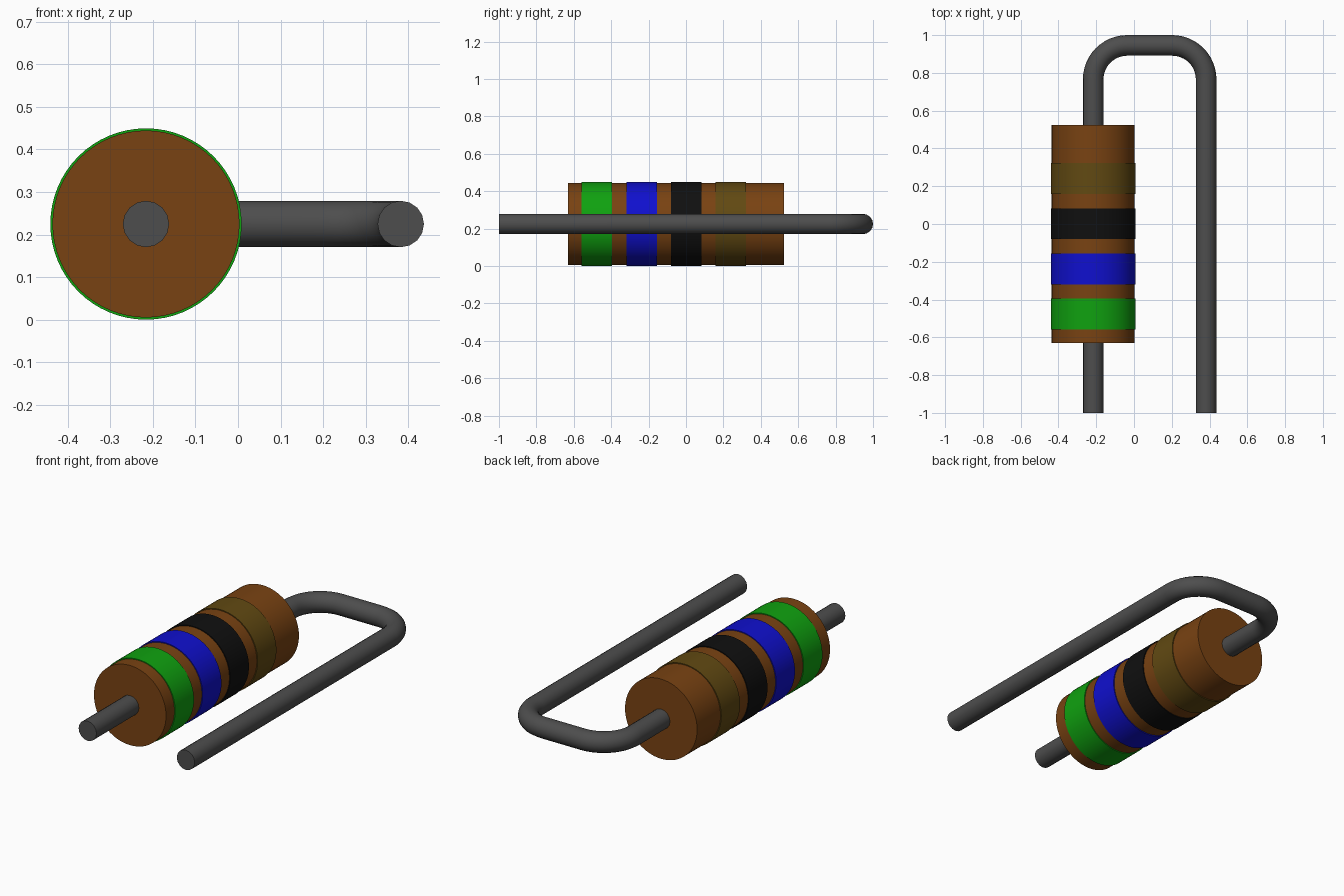
import bpy, math

if "Cube" in bpy.data.objects:
    bpy.data.objects.remove(bpy.data.objects["Cube"])

AXIS_X, AXIS_Z = -0.216, 0.225   # centre line of the body
LEAD_X = 0.382                   # centre line of the returning lead
LEAD_R = 0.0545
BODY_R, BAND_R = 0.2195, 0.2245


def material(name, rgb):
    m = bpy.data.materials.new(name)
    m.diffuse_color = (*rgb, 1)
    m.use_nodes = True
    m.node_tree.nodes["Principled BSDF"].inputs["Base Color"].default_value = m.diffuse_color
    return m


def finish(ob, name, mat):
    ob.name = name
    ob.data.materials.clear()
    ob.data.materials.append(mat)
    bpy.ops.object.select_all(action='DESELECT')
    ob.select_set(True)
    bpy.context.view_layer.objects.active = ob
    bpy.ops.object.shade_smooth_by_angle(angle=math.radians(40))


def lathe(name, profile, mat, closed, n=64):
    """Spin (radius, y) points around the body axis."""
    verts = [(AXIS_X + r * math.cos(2 * math.pi * i / n), y,
              AXIS_Z + r * math.sin(2 * math.pi * i / n))
             for r, y in profile for i in range(n)]
    k = len(profile)
    faces = []
    for j in range(k if closed else k - 1):
        a, b = j * n, (j + 1) % k * n
        faces += [(a + i, b + i, b + (i + 1) % n, a + (i + 1) % n) for i in range(n)]
    if not closed:
        faces += [tuple(range(n)), tuple(range((k - 1) * n, k * n))[::-1]]
    me = bpy.data.meshes.new(name)
    me.from_pydata(verts, [], faces)
    ob = bpy.data.objects.new(name, me)
    bpy.context.collection.objects.link(ob)
    finish(ob, name, mat)
    return ob


brown = material("brown", (0.19, 0.055, 0.006))
grey = material("lead grey", (0.075, 0.075, 0.075))
band_mats = [material("green", (0.005, 0.36, 0.005)),
             material("blue", (0.005, 0.005, 0.62)),
             material("black", (0.005, 0.005, 0.005)),
             material("dull gold", (0.12, 0.067, 0.006))]

# Cylindrical body
lathe("body", [(BODY_R, -0.631), (BODY_R, 0.525)], brown, False)

# Four raised colour bands, evenly spaced
for i, mat in enumerate(band_mats):
    y0 = -0.558 + 0.239 * i
    y1 = y0 + 0.163
    lathe("band_" + mat.name.replace(" ", "_"),
          [(BAND_R, y0), (BAND_R, y1), (BODY_R - 0.004, y1), (BODY_R - 0.004, y0)],
          mat, True)

# Bent wire lead: through the body, round two corners and back
TOP_Y, BEND = 1 - LEAD_R, 0.18
STEPS = 12
path = [(AXIS_X, -1)]
for cx, start in ((AXIS_X + BEND, 180), (LEAD_X - BEND, 90)):
    for s in range(STEPS + 1):
        a = math.radians(start - 90 * s / STEPS)
        path.append((cx + BEND * math.cos(a), TOP_Y - BEND + BEND * math.sin(a)))
path.append((LEAD_X, -1))

curve = bpy.data.curves.new("wire_lead", 'CURVE')
curve.dimensions = '3D'
curve.bevel_depth = LEAD_R
curve.bevel_resolution = 6
curve.use_fill_caps = True
spline = curve.splines.new('POLY')
spline.points.add(len(path) - 1)
for p, (x, y) in zip(spline.points, path):
    p.co = (x, y, AXIS_Z, 1)
lead = bpy.data.objects.new("wire_lead", curve)
bpy.context.collection.objects.link(lead)
bpy.ops.object.select_all(action='DESELECT')
lead.select_set(True)
bpy.context.view_layer.objects.active = lead
bpy.ops.object.convert(target='MESH')
finish(bpy.context.view_layer.objects.active, "wire_lead", grey)
